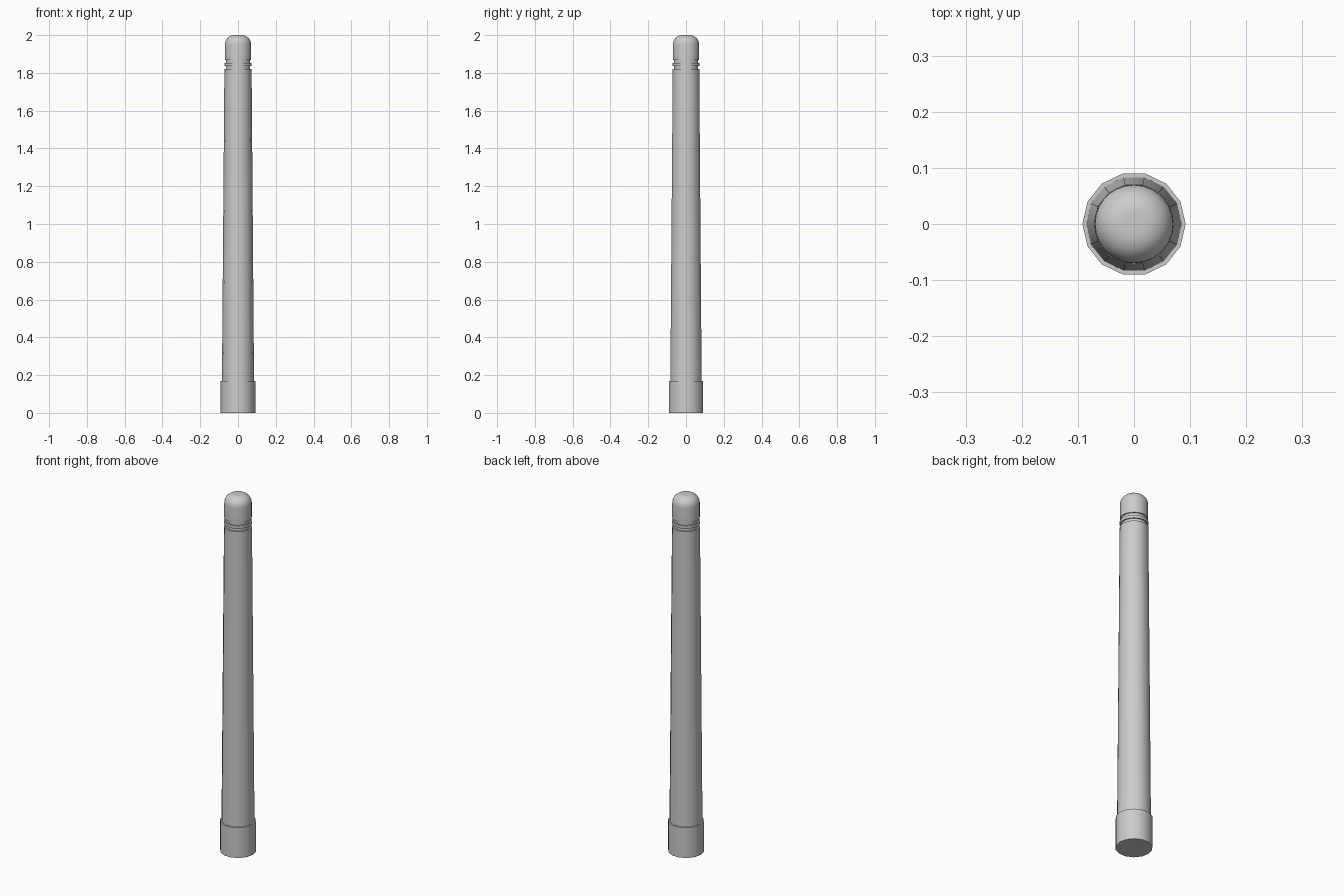
import bpy, bmesh, math

cube = bpy.data.objects.get("Cube")
if cube:
    bpy.data.objects.remove(cube, do_unlink=True)

grey = bpy.data.materials.new("plain_grey")
grey.use_nodes = True
colour = (0.6, 0.6, 0.6, 1)
grey.diffuse_color = colour
grey.node_tree.nodes["Principled BSDF"].inputs["Base Color"].default_value = colour


def lathe(name, profile, sides, angle):
    """Closed solid of revolution from (radius, height) points, bottom to top."""
    bm = bmesh.new()
    rings = []
    for r, z in profile:
        rings.append([bm.verts.new((r * math.cos(2 * math.pi * i / sides),
                                    r * math.sin(2 * math.pi * i / sides), z))
                      for i in range(sides)])
    for low, high in zip(rings, rings[1:]):
        for i in range(sides):
            j = (i + 1) % sides
            bm.faces.new((low[i], low[j], high[j], high[i]))
    bm.faces.new(list(reversed(rings[0])))
    bm.faces.new(rings[-1])
    mesh = bpy.data.meshes.new(name)
    bm.to_mesh(mesh)
    bm.free()
    mesh.materials.append(grey)
    obj = bpy.data.objects.new(name, mesh)
    bpy.context.collection.objects.link(obj)
    bpy.ops.object.select_all(action="DESELECT")
    obj.select_set(True)
    bpy.context.view_layer.objects.active = obj
    bpy.ops.object.shade_smooth_by_angle(angle=math.radians(angle))
    return obj


# Collar at the foot
lathe("base_collar", [(0.092, 0), (0.092, 0.17)], 14, 40)

# Long tapering shaft
lathe("shaft", [(0.085, 0.165), (0.072, 1.82)], 14, 40)

# Recessed neck with a ring, leaving two grooves
lathe("neck", [(0.064, 1.815), (0.064, 1.875)], 28, 40)
lathe("neck_ring", [(0.071, 1.836), (0.071, 1.852)], 28, 40)

# Rounded cap
round_r, cap_r, steps = 0.05, 0.07, 8
cap = [(cap_r, 1.868)]
for i in range(steps + 1):
    a = math.pi / 2 * i / steps
    cap.append((cap_r - round_r + round_r * math.cos(a), 2 - round_r + round_r * math.sin(a)))
lathe("rounded_cap", cap, 28, 40)
